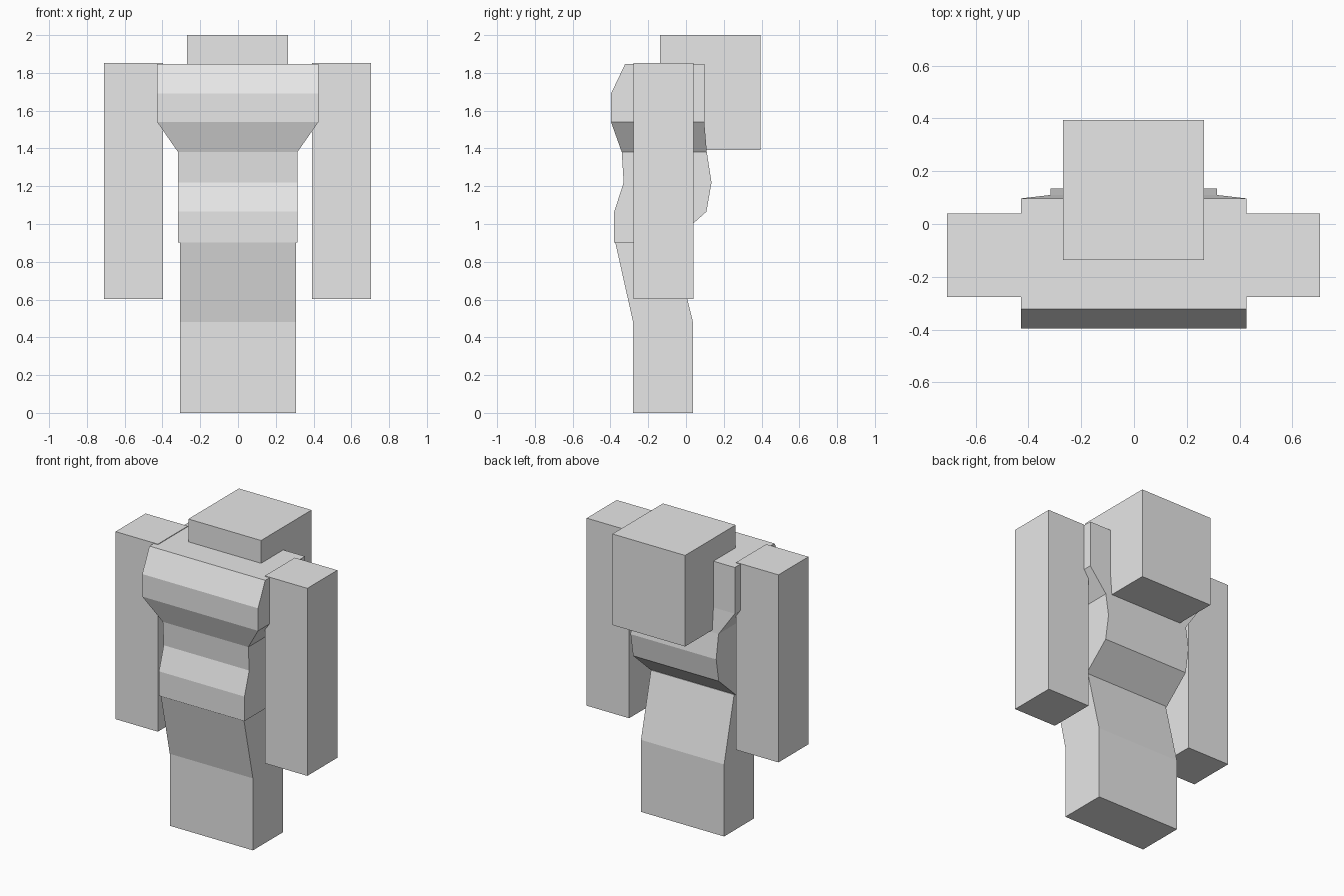
import bpy
import bmesh

if "Cube" in bpy.data.objects:
    bpy.data.objects.remove(bpy.data.objects["Cube"])

grey = bpy.data.materials.new("light_grey")
grey.diffuse_color = (0.8, 0.8, 0.8, 1.0)
grey.use_nodes = True
grey.node_tree.nodes["Principled BSDF"].inputs["Base Color"].default_value = grey.diffuse_color


def loft(name, sections):
    """Stack rectangles (z, x_min, x_max, y_front, y_back) into a closed flat-faced solid."""
    bm = bmesh.new()
    rings = [[bm.verts.new((x, y, z)) for x, y in
              ((x0, y0), (x1, y0), (x1, y1), (x0, y1))]
             for z, x0, x1, y0, y1 in sections]
    for low, high in zip(rings, rings[1:]):
        for i in range(4):
            j = (i + 1) % 4
            bm.faces.new((low[i], low[j], high[j], high[i]))
    bm.faces.new(rings[0][::-1])
    bm.faces.new(rings[-1])
    bmesh.ops.recalc_face_normals(bm, faces=bm.faces)
    mesh = bpy.data.meshes.new(name)
    bm.to_mesh(mesh)
    bm.free()
    mesh.materials.append(grey)
    obj = bpy.data.objects.new(name, mesh)
    bpy.context.collection.objects.link(obj)
    return obj


def box(name, x0, x1, y0, y1, z0, z1):
    return loft(name, [(z0, x0, x1, y0, y1), (z1, x0, x1, y0, y1)])


# Legs: straight block whose upper part leans forward to the hips
loft("legs", [(0.0, -0.307, 0.306, -0.28, 0.037),
              (0.48, -0.307, 0.306, -0.28, 0.037),
              (0.905, -0.307, 0.306, -0.375, -0.068)])

# Torso: rounded hips and waist, flaring into a wide chest
loft("torso", [(0.902, -0.317, 0.314, -0.38, -0.075),
               (1.065, -0.317, 0.314, -0.38, 0.108),
               (1.22, -0.317, 0.314, -0.33, 0.135),
               (1.38, -0.317, 0.314, -0.34, 0.11),
               (1.54, -0.428, 0.426, -0.397, 0.097),
               (1.69, -0.428, 0.426, -0.397, 0.097),
               (1.848, -0.428, 0.426, -0.322, 0.097)])

# Arms hanging at both sides
box("left_arm", -0.709, -0.397, -0.277, 0.039, 0.602, 1.852)
box("right_arm", 0.392, 0.705, -0.277, 0.039, 0.602, 1.852)

# Large block on the upper back
box("back_block", -0.27, 0.266, -0.137, 0.395, 1.393, 2.0)
